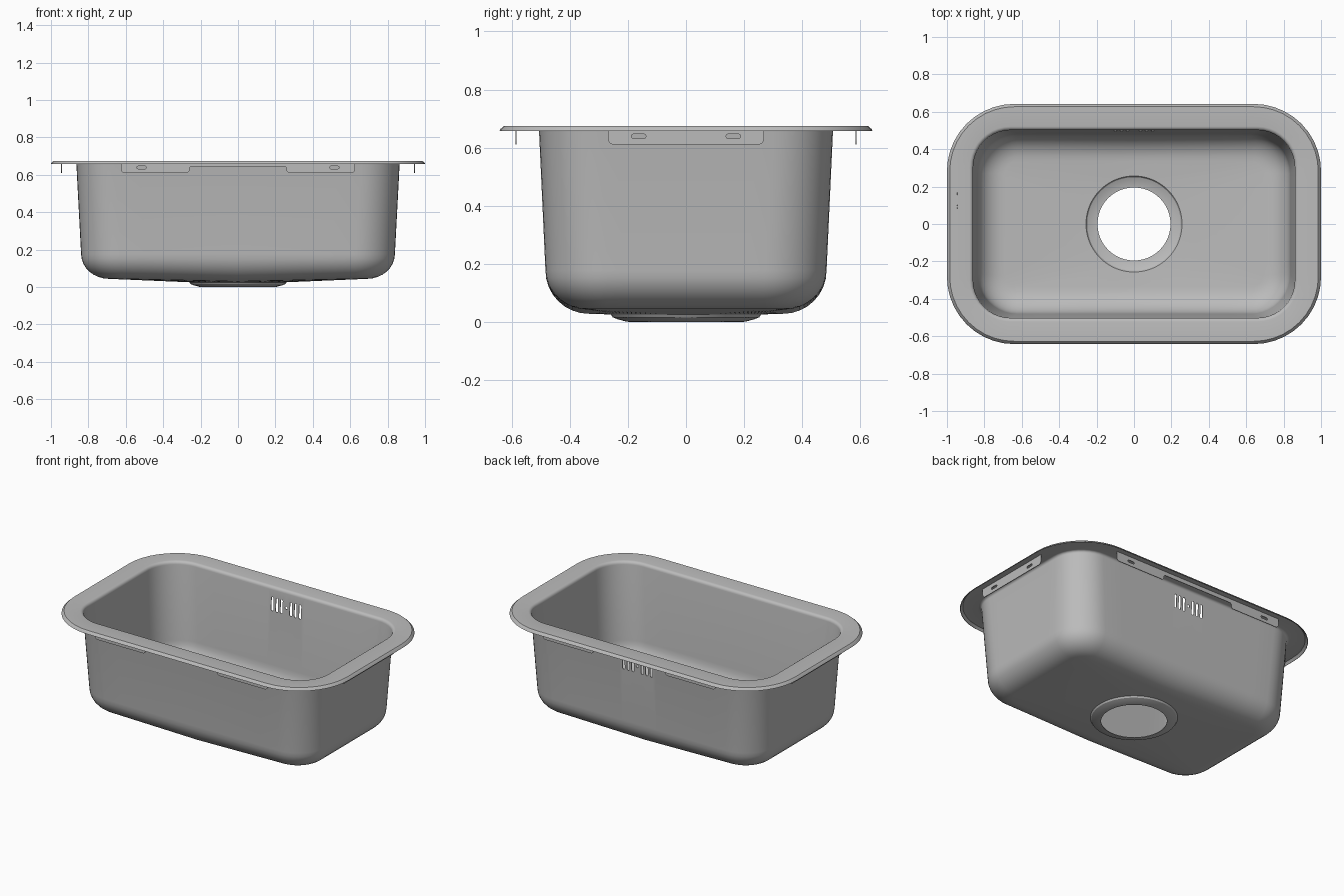
import bpy, bmesh, math
from mathutils import Matrix

if "Cube" in bpy.data.objects:
    bpy.data.objects.remove(bpy.data.objects["Cube"])

steel = bpy.data.materials.new("brushed steel")
steel.diffuse_color = (0.5, 0.5, 0.5, 1)
steel.use_nodes = True
steel.node_tree.nodes["Principled BSDF"].inputs["Base Color"].default_value = steel.diffuse_color
ARC, EDGE = 10, 10


def make_object(name, bm):
    mesh = bpy.data.meshes.new(name)
    bm.to_mesh(mesh)
    bm.free()
    mesh.materials.append(steel)
    ob = bpy.data.objects.new(name, mesh)
    bpy.context.collection.objects.link(ob)
    return ob


def activate(ob):
    bpy.ops.object.select_all(action='DESELECT')
    ob.select_set(True)
    bpy.context.view_layer.objects.active = ob


def rounded_loop(hx, hy, r):
    """Rounded rectangle with evenly split sides, counter-clockwise."""
    arcs = []
    for q, (sx, sy) in enumerate([(1, 1), (-1, 1), (-1, -1), (1, -1)]):
        arcs.append([(sx * (hx - r) + r * math.cos((q + i / ARC) * math.pi / 2),
                      sy * (hy - r) + r * math.sin((q + i / ARC) * math.pi / 2))
                     for i in range(ARC + 1)])
    pts = []
    for q in range(4):
        pts += arcs[q]
        a, b = arcs[q][-1], arcs[(q + 1) % 4][0]
        pts += [(a[0] + (b[0] - a[0]) * i / EDGE, a[1] + (b[1] - a[1]) * i / EDGE)
                for i in range(1, EDGE)]
    return pts


def circle_loop(r):
    n = 4 * (ARC + EDGE)
    start = math.pi / 4 - math.pi * ARC / n
    return [(r * math.cos(start + 2 * math.pi * i / n),
             r * math.sin(start + 2 * math.pi * i / n)) for i in range(n)]


# Basin sections from the outer lip inward and down: (loop, height, floor slope)
sections = [(rounded_loop(1.0, 0.642, 0.36), 0.658, 0),
            (rounded_loop(0.998, 0.640, 0.358), 0.663, 0),
            (rounded_loop(0.985, 0.627, 0.345), 0.675, 0),
            (rounded_loop(0.880, 0.522, 0.22), 0.675, 0)]
for i in range(1, 5):                      # rolled edge of the opening
    a = i / 4 * math.pi / 2
    off = 0.02 * math.sin(a)
    sections.append((rounded_loop(0.88 - off, 0.522 - off, 0.22 - off),
                     0.655 + 0.02 * math.cos(a), 0))
FIL = 0.145
for i in range(9):                         # wall foot curving into the floor
    a = i / 8 * math.pi / 2
    off = FIL * (1 - math.cos(a))
    sections.append((rounded_loop(0.835 - off, 0.48 - off, 0.21 - off),
                     0.032 + FIL * (1 - math.sin(a)), math.sin(a)))
for r, z in [(0.257, 0.029), (0.25, 0.019), (0.235, 0.013), (0.205, 0.005), (0.195, 0.004)]:
    sections.append((circle_loop(r), z, 0))   # drain recess with open hole

bm = bmesh.new()
rings = [[bm.verts.new((x, y, z + 0.016 * k * min(1, abs(x) / 0.7))) for x, y in loop]
         for loop, z, k in sections]
for a, b in zip(rings, rings[1:]):
    for i in range(len(a)):
        j = (i + 1) % len(a)
        bm.faces.new((a[i], a[j], b[j], b[i]))
basin = make_object("basin", bm)
mod = basin.modifiers.new("sheet", 'SOLIDIFY')
mod.thickness, mod.offset = 0.004, -1


def slot_prism(bm, w, h, matrix, depth=0.1, segs=6):
    """Rounded slot in the local XZ plane, extruded along local Y."""
    r = min(w, h) / 2
    outline = []
    for q, (sx, sz) in enumerate([(1, 1), (-1, 1), (-1, -1), (1, -1)]):
        for i in range(segs + 1):
            a = (q + i / segs) * math.pi / 2
            outline.append((sx * (w / 2 - r) + r * math.cos(a),
                            sz * (h / 2 - r) + r * math.sin(a)))
    vs = [bm.verts.new((x, -depth / 2, z)) for x, z in outline]
    extrude(bm, vs, depth)
    bmesh.ops.transform(bm, matrix=matrix, verts=[v for v in bm.verts if not v.tag])
    bmesh.ops.remove_doubles(bm, verts=bm.verts, dist=1e-5)
    for v in bm.verts:
        v.tag = True


def extrude(bm, vs, depth):
    face = bm.faces.new(vs)
    out = bmesh.ops.extrude_face_region(bm, geom=[face])
    bmesh.ops.translate(bm, vec=(0, depth, 0),
                        verts=[g for g in out["geom"] if isinstance(g, bmesh.types.BMVert)])


def cut(ob, bm):
    bmesh.ops.recalc_face_normals(bm, faces=bm.faces)
    cutter = make_object(ob.name + "_cutter", bm)
    cutter.hide_render = True
    mod = ob.modifiers.new("slots", 'BOOLEAN')
    mod.operation, mod.solver, mod.object = 'DIFFERENCE', 'EXACT', cutter
    activate(ob)
    for m in list(ob.modifiers):
        bpy.ops.object.modifier_apply(modifier=m.name)
    bpy.data.objects.remove(cutter)


# Overflow slots through the back wall
bm = bmesh.new()
for x in (-0.1, -0.067, -0.034, 0.034, 0.067, 0.1):
    slot_prism(bm, 0.016, 0.09, Matrix.Translation((x, 0.505, 0.565)))
slot_prism(bm, 0.018, 0.018, Matrix.Translation((0, 0.505, 0.565)))
cut(basin, bm)
activate(basin)
bpy.ops.object.shade_smooth_by_angle(angle=math.radians(30))


# Mounting rails hanging under the rim
def rail(name, half, slot_x, notch, matrix):
    top, low, r, t = 0.672, 0.61, 0.02, 0.004
    right = [(half, top)]
    right += [(half - r + r * math.cos(a), low + r - r * math.sin(a))
              for a in (i / 5 * math.pi / 2 for i in range(6))]
    if notch:
        right += [(notch + 0.01, low), (notch, low + 0.01), (notch, 0.637), (notch - 0.008, 0.645)]
    outline = right + [(-x, z) for x, z in reversed(right)]
    bm = bmesh.new()
    extrude(bm, [bm.verts.new((x, -t / 2, z)) for x, z in outline], t)
    bmesh.ops.recalc_face_normals(bm, faces=bm.faces)
    ob = make_object(name, bm)
    bm = bmesh.new()
    for s in (-1, 1):
        slot_prism(bm, 0.05, 0.015, Matrix.Translation((s * slot_x, 0, 0.639)))
    cut(ob, bm)
    ob.data.transform(matrix)


for side, s in (("front", -1), ("back", 1)):
    rail(side + "_rail", 0.625, 0.515, 0.26, Matrix.Translation((0, s * 0.585, 0)))
for side, s in (("left", -1), ("right", 1)):
    rail(side + "_rail", 0.268, 0.163, 0,
         Matrix.Translation((s * 0.943, 0, 0)) @ Matrix.Rotation(math.pi / 2, 4, 'Z'))
